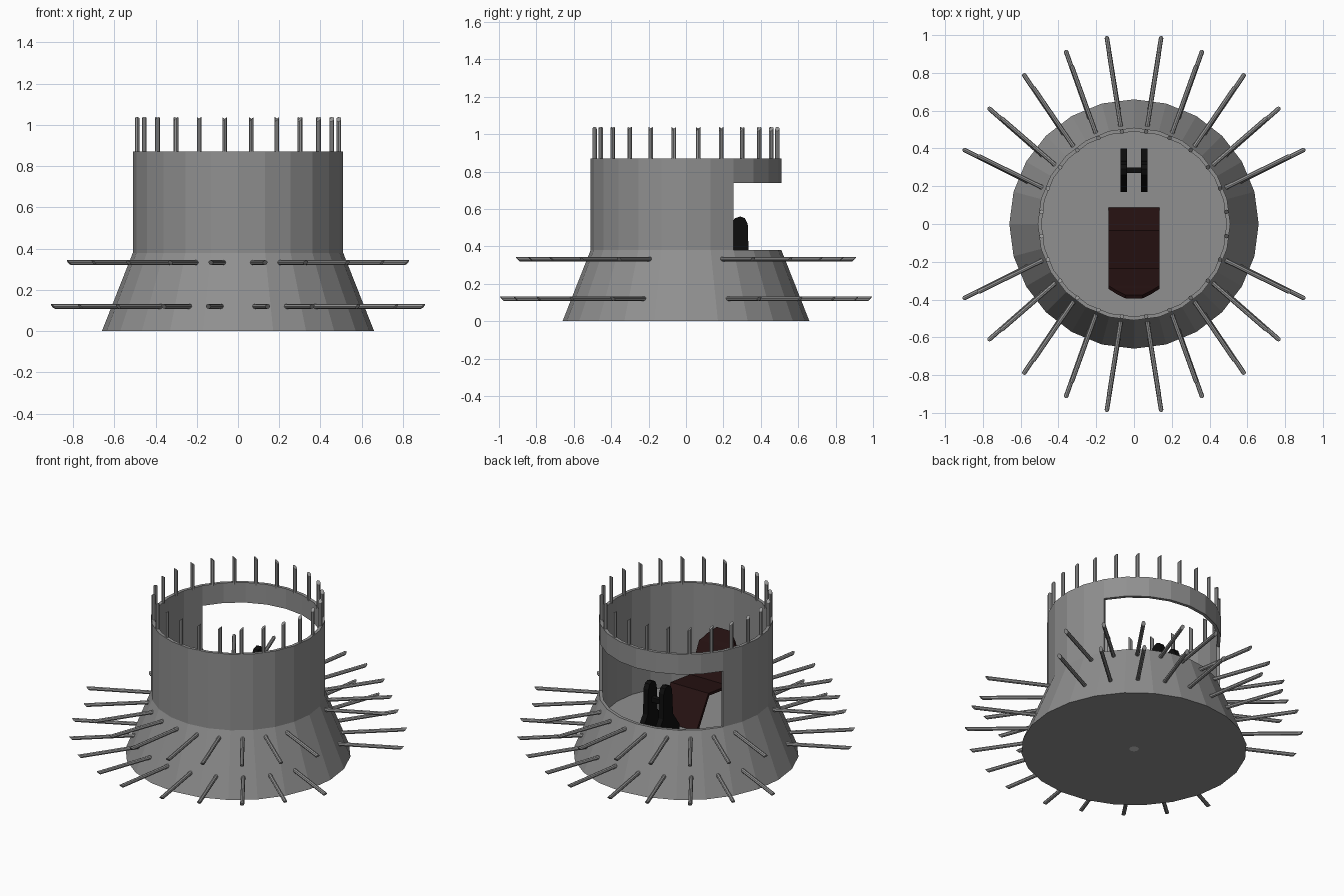
import bpy, bmesh, math
from mathutils import Vector

if "Cube" in bpy.data.objects:
    bpy.data.objects.remove(bpy.data.objects["Cube"])

SIDES = 24
STEP = 2 * math.pi / SIDES
STEEL = (0.28, 0.28, 0.28)
SPIKE = (0.32, 0.32, 0.32)
BLACK = (0.004, 0.004, 0.004)


def finish(name, bm, color):
    bmesh.ops.remove_doubles(bm, verts=bm.verts, dist=1e-5)
    bmesh.ops.recalc_face_normals(bm, faces=bm.faces)
    me = bpy.data.meshes.new(name)
    bm.to_mesh(me)
    bm.free()
    ob = bpy.data.objects.new(name, me)
    bpy.context.collection.objects.link(ob)
    mat = bpy.data.materials.new(name + "_colour")
    mat.diffuse_color = (*color, 1)
    mat.use_nodes = True
    mat.node_tree.nodes["Principled BSDF"].inputs["Base Color"].default_value = mat.diffuse_color
    me.materials.append(mat)
    return ob


def sweep(name, profile, first=0, count=SIDES, closed=True, color=STEEL):
    """Turn an (r, z) profile around z over a number of 15 degree steps."""
    bm = bmesh.new()
    rings = []
    for i in range(first, first + count + 1):
        a = i * STEP
        rings.append([bm.verts.new((r * math.cos(a), r * math.sin(a), z)) for r, z in profile])
    n = len(profile)
    for A, B in zip(rings, rings[1:]):
        for j in range(n if closed else n - 1):
            k = (j + 1) % n
            quad = [A[j], B[j], B[k], A[k]]
            if profile[j][0] == 0:
                quad = [A[j], B[k], A[k]]
            elif profile[k][0] == 0:
                quad = [A[j], B[j], A[k]]
            bm.faces.new(quad)
    if count < SIDES:
        bm.faces.new(rings[0])
        bm.faces.new(rings[-1])
    return finish(name, bm, color)


def add_spike(bm, p0, p1, slant_dir, r=0.012, cut=0.022):
    """Eight-sided rod whose far end is cut at a slant."""
    p0, p1 = Vector(p0), Vector(p1)
    d = (p1 - p0).normalized()
    u = Vector(slant_dir)
    u = (u - d * u.dot(d)).normalized()
    v = d.cross(u)
    a, b = [], []
    for i in range(8):
        t = math.tau * i / 8
        off = (u * math.cos(t) + v * math.sin(t)) * r
        a.append(bm.verts.new(p0 + off))
        b.append(bm.verts.new(p1 + off - d * cut * (1 - math.cos(t)) / 2))
    for i in range(8):
        j = (i + 1) % 8
        bm.faces.new((a[i], a[j], b[j], b[i]))
    bm.faces.new(a)
    bm.faces.new(b)


def prism(name, profile, spans, color):
    """Extrude a (y, z) profile along x over each span."""
    bm = bmesh.new()
    for x0, x1 in spans:
        L = [bm.verts.new((x0, y, z)) for y, z in profile]
        R = [bm.verts.new((x1, y, z)) for y, z in profile]
        for i in range(len(profile)):
            j = (i + 1) % len(profile)
            bm.faces.new((L[i], L[j], R[j], R[i]))
        bm.faces.new(L)
        bm.faces.new(R)
    return finish(name, bm, color)


# flared base with sunken floor; the underside leaves room for the plug
FLOOR = 0.2
sweep("flared_base", [(0.028, 0.02), (0.028, 0), (0.66, 0), (0.51, 0.38), (0.49, 0.38), (0.49, FLOOR), (0, FLOOR)],
      closed=False)
sweep("base_plug", [(0, 0), (0.028, 0), (0.028, 0.02), (0, 0.02)], closed=False, color=(0.9, 0.9, 0.9))

# wall with a 120 degree doorway at the back, and the full ring above it
sweep("wall", [(0.51, 0.38), (0.51, 0.74), (0.49, 0.74), (0.49, 0.38)], first=10, count=16)
sweep("top_band", [(0.51, 0.74), (0.51, 0.87), (0.49, 0.87), (0.49, 0.74)])

# upright spikes on the rim
bm = bmesh.new()
for i in range(SIDES):
    a = (i + 0.5) * STEP
    c, s = math.cos(a), math.sin(a)
    add_spike(bm, (0.493 * c, 0.493 * s, 0.86), (0.493 * c, 0.493 * s, 1.038), (-s, c, 0))
finish("rim_spikes", bm, SPIKE)

# two rows of outward spikes, none at the left and right sides
tip_angles = [23.6, 38.6, 53.6, 68.5, 81.7]
for name, z, r0, r1 in (("lower_spikes", 0.12, 0.58, 0.99), ("upper_spikes", 0.332, 0.5, 0.905)):
    bm = bmesh.new()
    for i, tip in enumerate(tip_angles):
        a0 = math.radians(21.5 + 15.2 * i)
        a1 = math.radians(tip)
        r = r1 + (0.016 if i == 4 else 0)
        for sx in (-1, 1):
            for sy in (-1, 1):
                add_spike(bm, (sx * r0 * math.cos(a0), sy * r0 * math.sin(a0), z),
                          (sx * r * math.cos(a1), sy * r * math.sin(a1), z), (0, 0, 1))
    finish(name, bm, SPIKE)

# reclined chair: leg panel, seat, back and tapered headrest
rows = [(0.078, FLOOR, 0.135), (-0.04, 0.395, 0.135), (-0.24, 0.37, 0.135), (-0.335, 0.56, 0.135),
        (-0.35, 0.585, 0.11), (-0.36, 0.605, 0.095), (-0.385, 0.65, 0.045)]
bm = bmesh.new()
pairs = [(bm.verts.new((-w, y, z)), bm.verts.new((w, y, z))) for y, z, w in rows]
for (a, b), (c, d) in zip(pairs, pairs[1:]):
    bm.faces.new((a, b, d, c))
chair = finish("chair", bm, (0.02, 0.006, 0.006))
mod = chair.modifiers.new("thickness", 'SOLIDIFY')
mod.thickness = 0.02
mod.offset = 0

# pair of foot pedestals joined by a crossbar
prism("pedestals", [(0.17, FLOOR), (0.40, FLOOR), (0.40, 0.27), (0.335, 0.36), (0.33, 0.52), (0.315, 0.55),
                    (0.29, 0.56), (0.26, 0.55), (0.245, 0.52), (0.235, 0.36), (0.17, 0.27)],
      [(-0.072, -0.038), (0.038, 0.072)], BLACK)
prism("crossbar", [(0.27, 0.43), (0.3, 0.43), (0.3, 0.46), (0.27, 0.46)], [(-0.04, 0.04)], BLACK)
